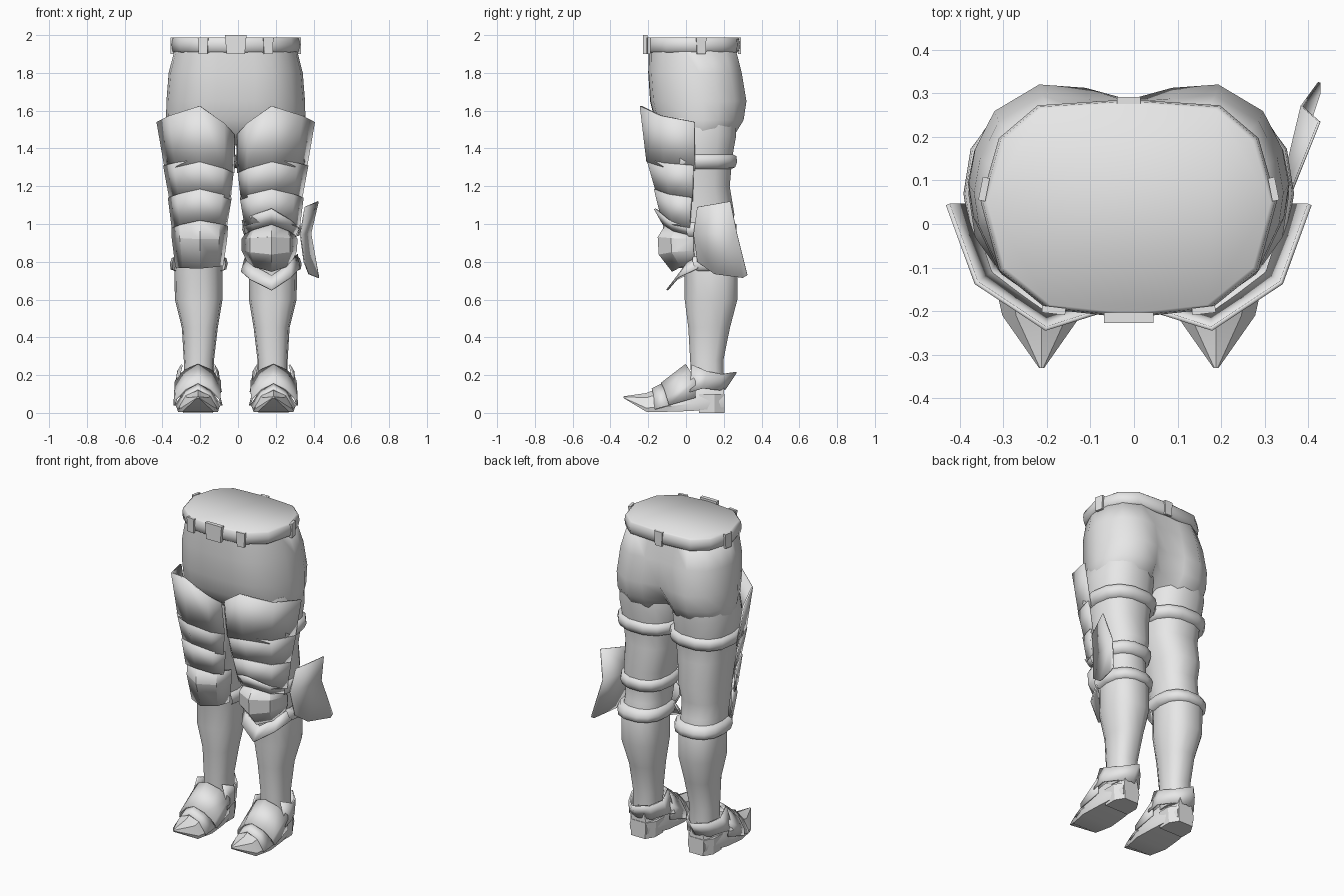
import bpy, math
from mathutils import Vector

if "Cube" in bpy.data.objects:
    bpy.data.objects.remove(bpy.data.objects["Cube"])

X0 = -0.012      # mirror plane of the body
UC = 0.19        # distance of a leg's centre from that plane
FC = 0.2         # distance of a foot's centre from that plane
STEEL = bpy.data.materials.new("grey")
STEEL.diffuse_color = (0.8, 0.8, 0.8, 1)
STEEL.use_nodes = True
STEEL.node_tree.nodes["Principled BSDF"].inputs["Base Color"].default_value = STEEL.diffuse_color


def make(name, verts, faces, thick=0, angle=30):
    me = bpy.data.meshes.new(name)
    me.from_pydata(verts, [], faces)
    me.materials.append(STEEL)
    ob = bpy.data.objects.new(name, me)
    bpy.context.collection.objects.link(ob)
    bpy.context.view_layer.objects.active = ob
    bpy.ops.object.select_all(action='DESELECT')
    ob.select_set(True)
    bpy.ops.object.mode_set(mode='EDIT')
    bpy.ops.mesh.select_all(action='SELECT')
    bpy.ops.mesh.normals_make_consistent(inside=False)
    bpy.ops.object.mode_set(mode='OBJECT')
    if thick:
        mod = ob.modifiers.new("thickness", 'SOLIDIFY')
        mod.thickness, mod.offset = thick, 0
    bpy.ops.object.shade_smooth_by_angle(angle=math.radians(angle))
    return ob


def loft(name, rings, caps=True, angle=30):
    n = len(rings[0])
    verts = [p for r in rings for p in r]
    faces = [(k*n+i, k*n+(i+1) % n, (k+1)*n+(i+1) % n, (k+1)*n+i)
             for k in range(len(rings)-1) for i in range(n)]
    if caps:
        faces += [tuple(range(n)), tuple(range(len(verts)-n, len(verts)))]
    return make(name, verts, faces, 0, angle)


def sheet(name, rows, thick=0.01, angle=8):
    n = len(rows[0])
    verts = [p for r in rows for p in r]
    faces = [(k*n+i, k*n+i+1, (k+1)*n+i+1, (k+1)*n+i)
             for k in range(len(rows)-1) for i in range(n-1)]
    return make(name, verts, faces, thick, angle)


def place(s, pts):
    return [(X0 + s*u, y, z) for u, y, z in pts]


# Leg from hip to ankle: z, inner, outer, front, back
LEG = [(1.56, .03, .352, -.12, .27), (1.47, .0, .368, -.13, .27), (1.36, .005, .355, -.11, .25),
       (1.2, .022, .335, -.10, .235), (1.05, .05, .325, -.08, .26),
       (.95, .065, .318, -.06, .24), (.86, .07, .315, -.04, .25),
       (.75, .07, .325, -.01, .275), (.6, .07, .322, -.01, .275),
       (.45, .095, .285, .01, .235), (.28, .115, .275, .02, .20), (.12, .115, .275, .03, .20)]


def section(z, grow=0.0):
    for a, b in zip(LEG, LEG[1:]):
        if b[0] <= z <= a[0]:
            t = (a[0]-z) / (a[0]-b[0])
            _, ui, uo, yf, yb = [m + (n-m)*t for m, n in zip(a, b)]
            break
    uc, yc, pts = (ui+uo)/2, (yf+yb)/2, []
    for k in range(14):
        c, s = math.cos(2*math.pi*k/14), math.sin(2*math.pi*k/14)
        pts.append((uc + math.copysign(abs(c)**.83, c)*((uo-ui)/2+grow),
                    yc + math.copysign(abs(s)**.83, s)*((yb-yf)/2+grow), z))
    return pts


def strap(name, s, z):
    # rounded band around the back of the leg
    rows = []
    for dz, g in ((-.04, -.005), (-.03, .02), (0, .028), (.03, .02), (.04, -.005)):
        pts = section(z+dz, g)
        rows.append(place(s, pts[13:] + pts[:9]))
    sheet(name, rows, thick=0, angle=75)


def row(s, yc, zc, zo, zi, uo, ui, yo, yi):
    # ridge in the middle, one bend on each side, then the rim
    def mix(u, y, z):
        return (UC+.71*(u-UC), yc+.37*(y-yc), zc+.6*(z-zc))
    return place(s, [(uo, yo, zo), mix(uo, yo, zo), (UC, yc, zc), mix(ui, yi, zi), (ui, yi, zi)])


def plate(name, s, *rows):
    sheet(name, [row(s, *r) for r in rows])


def foot_row(s, half):
    # symmetric row around the foot centre from the middle outwards
    pts = [(-w, y, z) for w, y, z in half[:0:-1]] + list(half)
    return place(s, [(FC+w, y, z) for w, y, z in pts])


# Pelvis: z, half width, front, back, cleft depth at the back
PELVIS_SHAPE = [(0, -1), (.28, -.99), (.55, -.93), (.82, -.66), (.97, -.2), (1, .1),
                (.96, .42), (.84, .76), (.56, 1), (.27, .97), (0, 1)]
rings = []
for z, w, yf, yb, cleft in ((1.93, .322, -.198, .262, .0), (1.8, .355, -.2, .295, .015),
                            (1.65, .367, -.19, .32, .035), (1.55, .369, -.165, .305, .08),
                            (1.48, .36, -.13, .262, .12), (1.42, .31, -.06, .19, .1)):
    r = [(w*u, (yf+yb)/2 + t*(yb-yf)/2, z) for u, t in PELVIS_SHAPE]
    r[-1] = (0, yb-cleft, z)
    rings.append([(X0+u, y, h) for u, y, h in r + [(-u, y, h) for u, y, h in r[-2:0:-1]]])
loft("pelvis", rings, angle=75)

for s, side in ((-1, "left"), (1, "right")):
    loft(side+"_trouser_leg", [place(s, section(b[0])) for b in LEG], angle=60)
    strap(side+"_thigh_strap", s, 1.33)
    strap(side+"_shin_strap", s, .79)

    # Overlapping thigh plates
    plate(side+"_upper_thigh_plate", s, (-.24, 1.625, 1.54, 1.475, .415, .01, .045, -.13),
          (-.205, 1.33, 1.28, 1.27, .37, .01, .045, -.1))
    plate(side+"_middle_thigh_plate", s, (-.205, 1.345, 1.31, 1.3, .38, .012, .04, -.1),
          (-.155, 1.17, 1.12, 1.13, .345, .03, .035, -.08))
    plate(side+"_lower_thigh_plate", s, (-.165, 1.185, 1.14, 1.14, .355, .025, .03, -.07),
          (-.125, 1.02, .98, .99, .335, .05, .02, -.05))

    # Boot: body, heel and armour plates
    rings = []
    for y, w, z0, z1 in ((.2, .06, .03, .2), (.13, .085, .02, .22), (.03, .105, .01, .2),
                         (-.1, .115, .006, .15), (-.21, .09, .006, .105), (-.33, .006, .078, .088)):
        rings.append(place(s, [(FC+a*w, y, z0+b*(z1-z0)) for a, b in
                               ((-.92, 0), (-1, .2), (-.65, .75), (0, 1), (.65, .75), (1, .2), (.92, 0))]))
    loft(side+"_boot", rings, angle=35)
    loft(side+"_heel", [place(s, [(FC-w, .07, z), (FC+w, .07, z), (FC+w, .15, z),
                                  (FC+.6*w, .203, z), (FC-.6*w, .203, z), (FC-w, .15, z)])
                        for z, w in ((0, .08), (.1, .088))])
    sheet(side+"_instep_plate", [
        foot_row(s, [(0, -.0, .255), (.07, .02, .225), (.118, .05, .17), (.115, .05, .08)]),
        foot_row(s, [(0, -.13, .155), (.065, -.115, .125), (.115, -.1, .075), (.125, -.09, .04)])], angle=30)
    sheet(side+"_toe_plate", [
        foot_row(s, [(0, -.12, .155), (.065, -.1, .12), (.118, -.09, .04)]),
        foot_row(s, [(0, -.18, .125), (.06, -.17, .09), (.105, -.165, .02)])])
    sheet(side+"_ankle_guard", [
        foot_row(s, [(0, .265, .215), (.07, .19, .205), (.105, .11, .22), (.085, .03, .255)]),
        foot_row(s, [(0, .205, .125), (.075, .175, .12), (.118, .09, .13), (.122, .02, .11)])], angle=30)

# Plain knee guard on the left leg
plate("left_knee_guard", -1, (-.115, 1.02, .99, .99, .335, .045, .04, .02),
      (-.12, .92, .93, .92, .335, .05, .04, .02), (-.075, .765, .77, .78, .315, .07, .04, .03))

# Layered knee on the right leg
strap("right_knee_strap", 1, .97)
plate("right_knee_collar", 1, (-.165, 1.08, .98, 1.02, .335, .035, .03, 0),
      (-.12, 1.0, .94, .95, .315, .055, .03, 0))
plate("right_knee_cap", 1, (-.10, 1.0, .97, .97, .29, .07, .04, .04),
      (-.145, .93, .92, .92, .322, .035, .04, .03), (-.14, .84, .86, .86, .32, .035, .04, .03),
      (-.07, .75, .79, .79, .29, .07, .05, .04))
plate("right_shin_collar", 1, (-.04, .725, .84, .82, .325, .05, .09, .06),
      (-.10, .65, .765, .745, .338, .03, .06, .03))

# Side wing of the right knee, folded along its middle
make("right_knee_wing",
     [(.33, .04, .945), (.385, .27, .95), (.355, .06, 1.09), (.425, .235, 1.12),
      (.35, .06, .80), (.375, .15, .735), (.425, .30, .715), (.425, .325, .73)],
     [(0, 2, 3, 1), (0, 1, 5, 4), (1, 7, 6, 5)], thick=.006, angle=15)

# Rounded belt closed by a flat lid
half = [(0, .275), (.2, .262), (.285, .19), (.325, .05), (.285, -.1), (.18, -.185), (0, -.205)]
outline = half + [(-u, y) for u, y in half[-2:0:-1]]
loft("belt", [[(X0+u*k, .035+(y-.035)*k, z) for u, y in outline] for k, z in
              ((.97, 1.905), (1.03, 1.915), (1.045, 1.95), (1.03, 1.98), (1.0, 1.988))], angle=180)


def tab(name, u, y, nx, ny, w, z0, z1, t=.008):
    # small upright box facing outwards on the belt
    n = Vector((nx, ny, 0)).normalized()
    d = Vector((-n.y, n.x, 0))
    c = Vector((X0+u, y, 0))
    loft(name, [[tuple(c+d*a*w*k+n*b*t+Vector((0, 0, z))) for a, b in
                 ((-1, -1), (1, -1), (1, 1), (-1, 1))] for z, k in ((z0, .85), (z1, 1))])


tab("belt_buckle", 0, -.215, 0, -1, .057, 1.9, 2.0, .012)
tab("back_belt_loop", 0, .283, 0, 1, .027, 1.9, 1.988)
for s, side in ((-1, "left"), (1, "right")):
    tab(side+"_front_belt_loop", s*.172, -.198, s*.12, -1, .027, 1.9, 1.988)
    tab(side+"_side_belt_loop", s*.332, .08, s, .2, .027, 1.9, 1.988)
